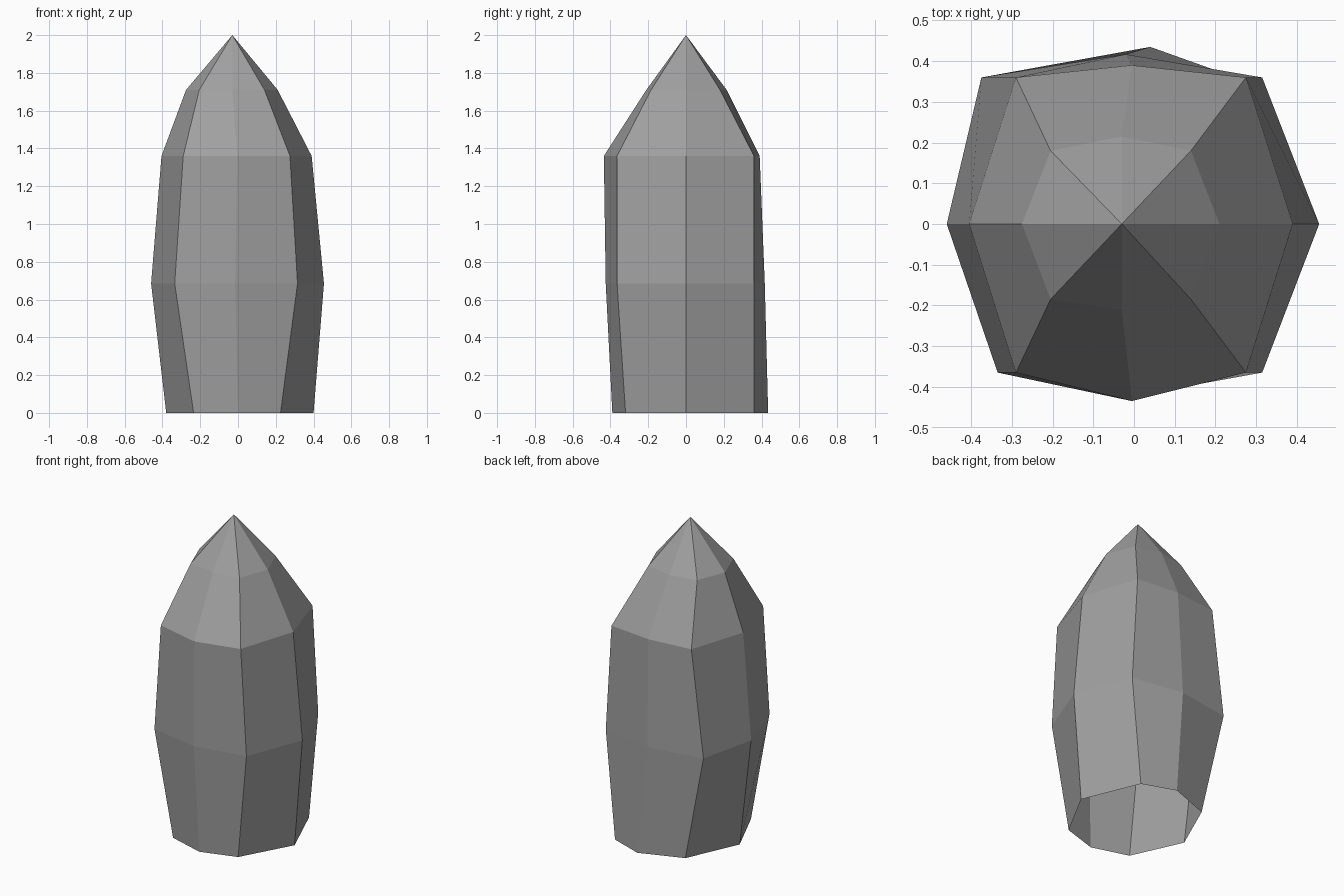
import bpy
import bmesh

# Remove the default object
default_cube = bpy.data.objects.get("Cube")
if default_cube:
    bpy.data.objects.remove(default_cube, do_unlink=True)


def make_material(name, colour):
    material = bpy.data.materials.new(name)
    material.use_nodes = True
    material.diffuse_color = colour
    shader = material.node_tree.nodes["Principled BSDF"]
    shader.inputs["Base Color"].default_value = colour
    return material


def add_ring(bm, height, outline):
    return [bm.verts.new((x, y, height)) for x, y in outline]


def bridge(bm, lower, upper):
    count = len(lower)
    for i in range(count):
        j = (i + 1) % count
        bm.faces.new((lower[i], lower[j], upper[j], upper[i]))


# Eight-sided cross-sections, counter-clockwise from +x
base = [(.40, 0), (.25, .36), (.04, .435), (-.23, .335),
        (-.38, 0), (-.235, -.32), (0, -.39), (.225, -.32)]
belly = [(.455, 0), (.315, .36), (-.02, .417), (-.375, .36),
         (-.46, 0), (-.335, -.365), (-.015, -.425), (.315, -.365)]
shoulder = [(.39, 0), (.275, .36), (-.005, .39), (-.29, .36),
            (-.405, 0), (-.29, -.365), (-.005, -.435), (.275, -.365)]
neck = [(.21, 0), (.14, .18), (-.03, .215), (-.205, .18),
        (-.275, 0), (-.205, -.185), (-.03, -.21), (.14, -.185)]
sections = [(0, base), (.685, belly), (1.36, shoulder), (1.71, neck)]

# Loft the walls, open underneath, and close them to a point
bm = bmesh.new()
rings = [add_ring(bm, height, outline) for height, outline in sections]
for lower, upper in zip(rings, rings[1:]):
    bridge(bm, lower, upper)
tip = bm.verts.new((-.03, 0, 2))
top_ring = rings[-1]
for i, vert in enumerate(top_ring):
    bm.faces.new((vert, top_ring[(i + 1) % len(top_ring)], tip))

# Faceted stone object
mesh = bpy.data.meshes.new("crystal_stone")
bm.to_mesh(mesh)
bm.free()
mesh.materials.append(make_material("stone grey", (.35, .35, .35, 1)))
stone = bpy.data.objects.new("crystal_stone", mesh)
bpy.context.collection.objects.link(stone)
